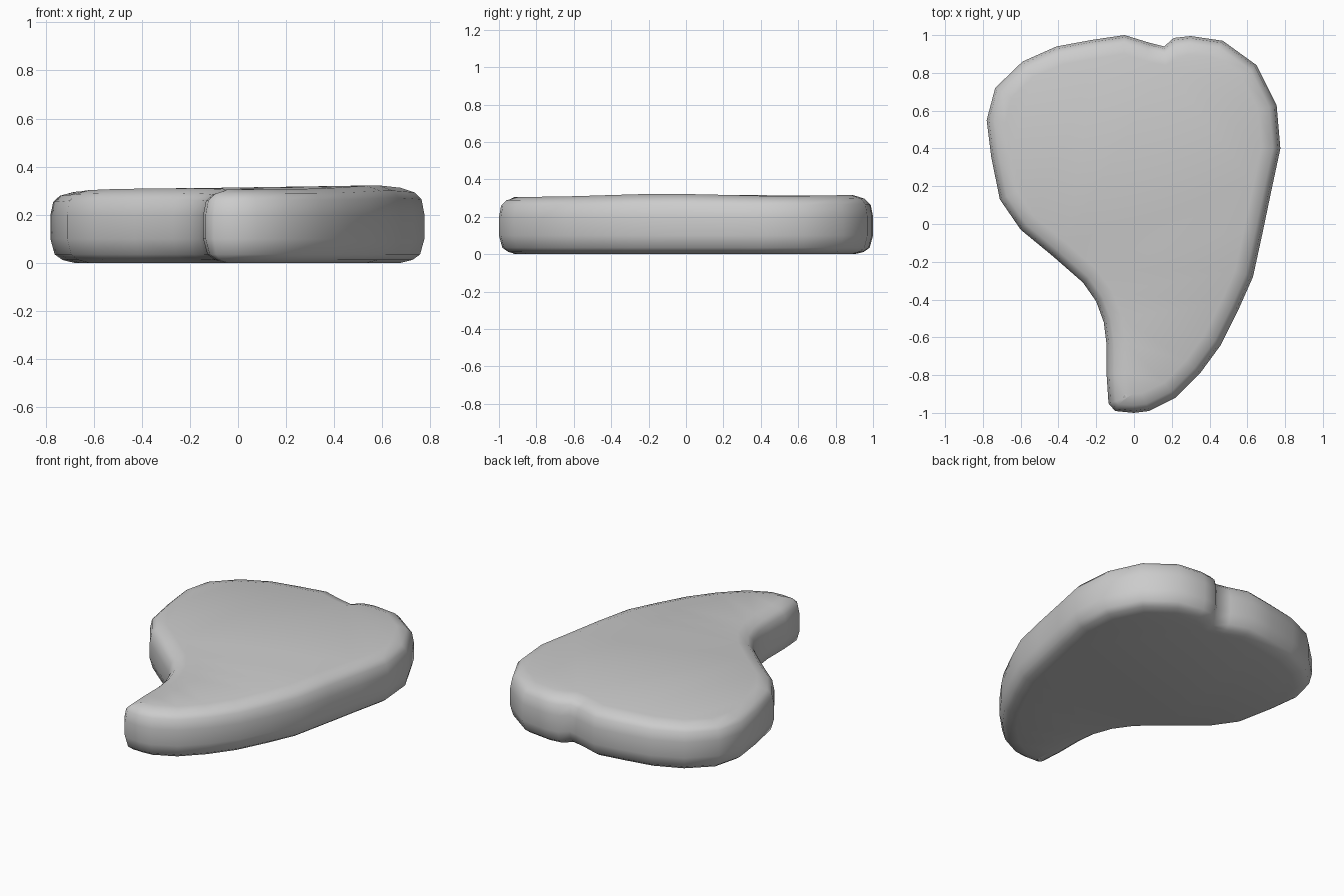
import bpy, bmesh, math
from mathutils import Vector

cube = bpy.data.objects.get("Cube")
if cube:
    bpy.data.objects.remove(cube, do_unlink=True)

stone_grey = bpy.data.materials.new("stone_grey")
stone_grey.use_nodes = True
colour = (0.6, 0.6, 0.6, 1)
stone_grey.diffuse_color = colour
stone_grey.node_tree.nodes["Principled BSDF"].inputs["Base Color"].default_value = colour

# Plan outline, counter-clockwise from the tip of the tail
outline = [Vector(p) for p in (
    (-0.10, -0.99), (0.0, -1.0), (0.08, -0.99), (0.22, -0.92), (0.35, -0.79),
    (0.46, -0.64), (0.55, -0.46), (0.63, -0.28), (0.68, -0.05), (0.73, 0.19),
    (0.775, 0.40), (0.755, 0.63), (0.65, 0.84), (0.47, 0.97), (0.30, 0.995),
    (0.21, 0.985), (0.16, 0.94), (0.08, 0.96), (-0.05, 1.0), (-0.22, 0.975),
    (-0.41, 0.94), (-0.59, 0.86), (-0.735, 0.72), (-0.78, 0.55), (-0.755, 0.35),
    (-0.71, 0.13), (-0.60, -0.03), (-0.43, -0.17), (-0.27, -0.31), (-0.20, -0.41),
    (-0.16, -0.52), (-0.145, -0.64), (-0.145, -0.80), (-0.135, -0.95))]
count = len(outline)


def outward(i):
    """Outward direction at an outline point, softened over its neighbours."""
    total = Vector((0, 0))
    for reach in (1, 2):
        d = outline[(i + reach) % count] - outline[i - reach]
        total += Vector((d.y, -d.x)).normalized()
    return total.normalized()


def swell(p):
    """Gentle unevenness of the upper face."""
    return 0.008 * math.sin(2.2 * p.x) + 0.006 * math.cos(5 * p.y + 0.5)


# Rim sections from underside to top: inset, height, share of unevenness
sections = [(0.10, 0.0, 0), (0.05, 0.012, 0), (0.018, 0.035, 0), (0.0, 0.10, 0),
            (0.0, 0.20, 0.2), (0.012, 0.262, 0.6), (0.04, 0.29, 0.8), (0.10, 0.309, 1)]

bm = bmesh.new()
rings = []
for inset, height, share in sections:
    ring = []
    for i, p in enumerate(outline):
        q = p - outward(i) * inset
        ring.append(bm.verts.new((q.x, q.y, height + share * swell(q))))
    rings.append(ring)
for low, high in zip(rings, rings[1:]):
    for i in range(count):
        j = (i + 1) % count
        bm.faces.new((low[i], low[j], high[j], high[i]))

# Flat underside and top
caps = [bm.faces.new(rings[0][::-1]), bm.faces.new(rings[-1])]
bmesh.ops.triangulate(bm, faces=caps)
bmesh.ops.recalc_face_normals(bm, faces=bm.faces)

mesh = bpy.data.meshes.new("stone_slab")
bm.to_mesh(mesh)
bm.free()
mesh.materials.append(stone_grey)
slab = bpy.data.objects.new("stone_slab", mesh)
bpy.context.collection.objects.link(slab)

bpy.context.view_layer.objects.active = slab
slab.select_set(True)
bpy.ops.object.shade_smooth_by_angle(angle=math.radians(60))
